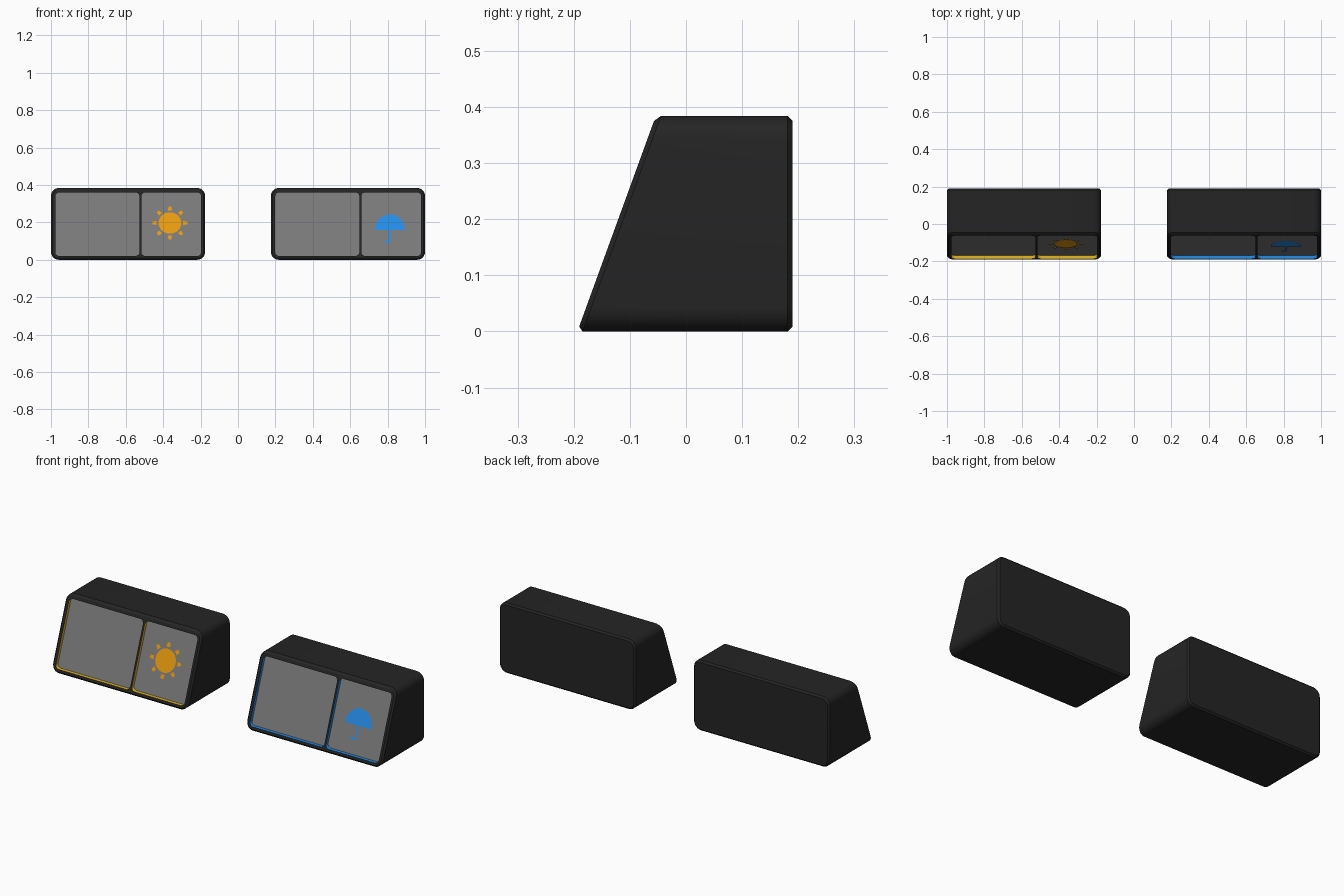
import bpy, bmesh, math
from mathutils import Vector

if "Cube" in bpy.data.objects:
    bpy.data.objects.remove(bpy.data.objects["Cube"])

SLOPE, Y0 = 0.364, -0.1936      # slanted front plane: y = Y0 + SLOPE * z
BACK, TOP, CH, DEPTH = 0.19, 0.384, 0.009, 0.018


def front(z):
    return Y0 + SLOPE * z


def material(name, rgb):
    m = bpy.data.materials.new(name)
    m.diffuse_color = (*rgb, 1)
    m.use_nodes = True
    m.node_tree.nodes["Principled BSDF"].inputs["Base Color"].default_value = m.diffuse_color
    return m


BLACK = material("black_plastic", (0.018, 0.018, 0.018))
GREY = material("grey_screen", (0.19, 0.19, 0.19))
YELLOW = material("yellow_rim", (0.85, 0.52, 0.02))
ORANGE = material("orange_icon", (0.88, 0.36, 0.005))
BLUE = material("blue", (0.02, 0.27, 0.82))


def rounded(x0, x1, z0, z1, r, n=6):
    """Rounded rectangle outline as (x, z) points."""
    pts = []
    for i, (cx, cz) in enumerate([(x1 - r, z1 - r), (x0 + r, z1 - r),
                                  (x0 + r, z0 + r), (x1 - r, z0 + r)]):
        for k in range(n + 1):
            a = math.pi / 2 * (i + k / n)
            pts.append((cx + r * math.cos(a), cz + r * math.sin(a)))
    return pts


def loop(bm, pts, y):
    return [bm.verts.new((x, y(z), z)) for x, z in pts]


def bridge(bm, a, b, mat):
    for i in range(len(a)):
        j = (i + 1) % len(a)
        bm.faces.new((a[i], a[j], b[j], b[i])).material_index = mat


def finish(bm, name, mats, smooth=False):
    me = bpy.data.meshes.new(name)
    bm.to_mesh(me)
    bm.free()
    for m in mats:
        me.materials.append(m)
    ob = bpy.data.objects.new(name, me)
    bpy.context.collection.objects.link(ob)
    if smooth:
        bpy.ops.object.select_all(action='DESELECT')
        ob.select_set(True)
        bpy.context.view_layer.objects.active = ob
        bpy.ops.object.shade_smooth_by_angle(angle=math.radians(30))
    return ob


def case(name, x0, x1, panels, rim):
    bm = bmesh.new()
    R = 0.042
    full = rounded(x0, x1, 0, TOP, R)
    inset = rounded(x0 + CH, x1 - CH, CH, TOP - CH, R - CH)
    # outer shell with chamfered front and back edges
    rings = [loop(bm, inset, front),
             loop(bm, full, lambda z: front(z) + CH),
             loop(bm, full, lambda z: BACK - CH),
             loop(bm, inset, lambda z: BACK)]
    for a, b in zip(rings, rings[1:]):
        bridge(bm, a, b, 0)
    bm.faces.new(rings[-1])
    border = [bm.edges.get((rings[0][i - 1], rings[0][i])) for i in range(len(inset))]
    # recessed screens with coloured walls
    for p0, p1 in panels:
        pts = rounded(p0, p1, 0.021, 0.36, 0.02, 5)
        a = loop(bm, pts, front)
        b = loop(bm, pts, lambda z: front(z) + DEPTH)
        bridge(bm, a, b, 1)
        bm.faces.new(b).material_index = 2
        border += [bm.edges.get((a[i - 1], a[i])) for i in range(len(a))]
    # front frame around the recesses
    bmesh.ops.triangle_fill(bm, use_beauty=True, use_dissolve=False, edges=border,
                            normal=Vector((0, -1, SLOPE)))
    bmesh.ops.recalc_face_normals(bm, faces=bm.faces)
    finish(bm, name, [BLACK, rim, GREY], True)


def icon(name, shapes, mat):
    """Flat shapes lying just above the recessed screen."""
    bm = bmesh.new()
    for pts in shapes:
        f = bm.faces.new(loop(bm, pts, lambda z: front(z) + DEPTH - 0.003))
        f.normal_update()
        if f.normal.y > 0:
            f.normal_flip()
    finish(bm, name, [mat])


case("sun_case", -1.0, -0.176, [(-0.977, -0.527), (-0.517, -0.197)], YELLOW)
case("rain_case", 0.176, 1.0, [(0.199, 0.649), (0.659, 0.979)], BLUE)

# sun: disc and eight short rays
cx, cz = -0.364, 0.197


def polar(r, t, side=0.0):
    return (cx + r * math.cos(t) - side * math.sin(t),
            cz + 0.94 * (r * math.sin(t) + side * math.cos(t)))


shapes = [[polar(0.061, 2 * math.pi * k / 32) for k in range(32)]]
for k in range(8):
    t = math.pi / 4 * k
    shapes.append([polar(0.071, t, -0.011), polar(0.093, t, -0.008),
                   polar(0.093, t, 0.008), polar(0.071, t, 0.011)])
icon("sun_icon", shapes, ORANGE)

# umbrella: dome, shaft and hooked handle
ux, uz = 0.812, 0.16
dome = [(ux + 0.08 * math.cos(math.pi * k / 20), uz + 0.083 * math.sin(math.pi * k / 20))
        for k in range(21)]
shaft = [(ux - 0.004, uz), (ux - 0.004, 0.105), (ux + 0.005, 0.105), (ux + 0.005, uz)]
hook_o = [(ux - 0.012 + 0.017 * math.cos(a), 0.105 + 0.017 * math.sin(a))
          for a in [-math.pi * k / 8 for k in range(9)]]
hook_i = [(ux - 0.012 + 0.008 * math.cos(a), 0.105 + 0.008 * math.sin(a))
          for a in [-math.pi * k / 8 for k in range(9)]]
icon("umbrella_icon", [dome, shaft, hook_o + hook_i[::-1]], BLUE)
